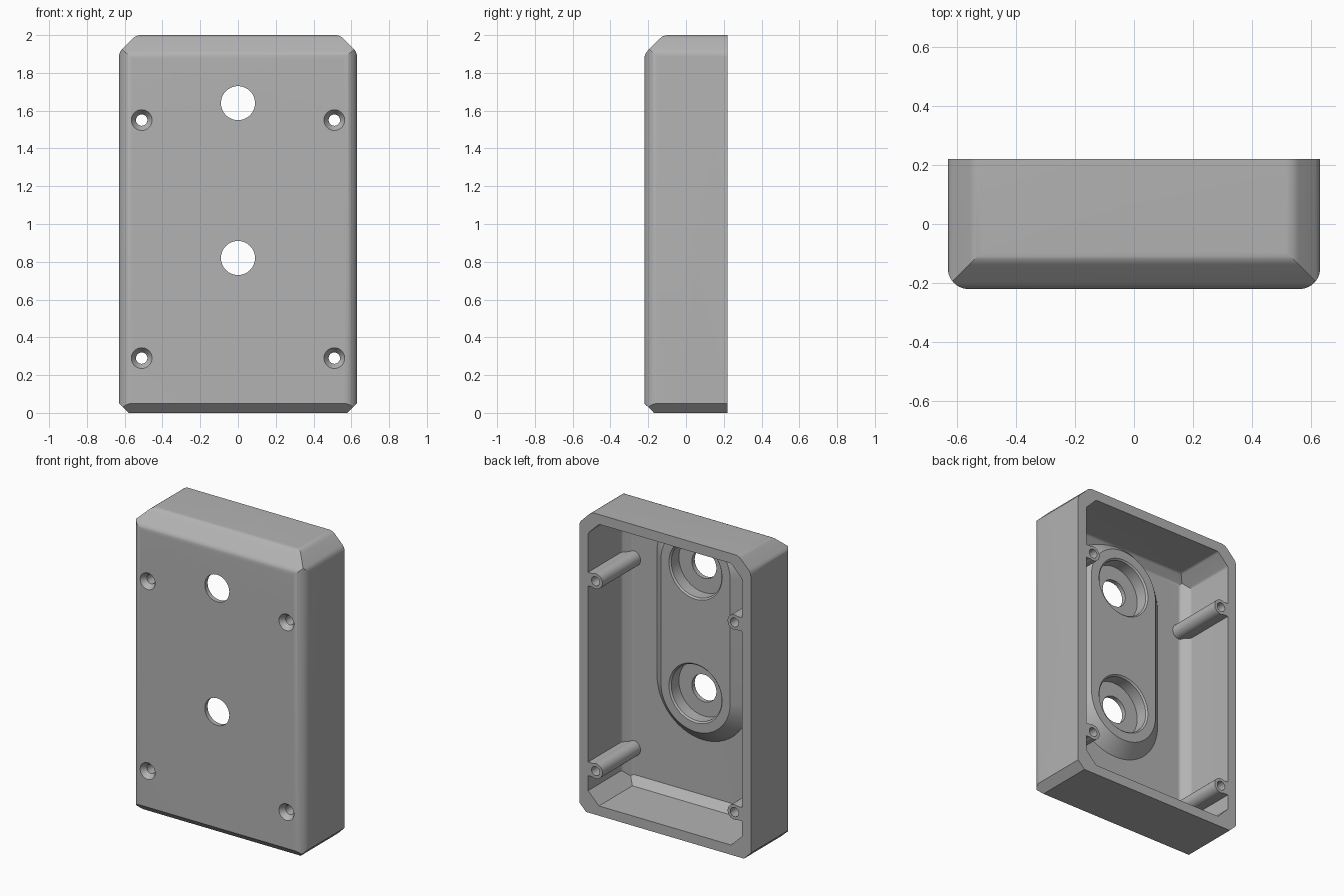
import bpy, bmesh, math
from mathutils import Vector

if "Cube" in bpy.data.objects:
    bpy.data.objects.remove(bpy.data.objects["Cube"])

W, D, H = 0.63, 0.22, 2.0      # half width, half depth, height
WALL = 0.065
FLOOR = -0.18                  # inner face of the front panel

grey = bpy.data.materials.new("matte grey")
grey.use_nodes = True
COLOUR = (0.45, 0.45, 0.45, 1)
grey.diffuse_color = COLOUR
grey.node_tree.nodes["Principled BSDF"].inputs["Base Color"].default_value = COLOUR


def outline(corners, steps=6):
    """Closed polygon from (u, v, cut); cut is the tangent length of a round."""
    pts = []
    for i, (u, v, cut) in enumerate(corners):
        p = Vector((u, v))
        if not cut:
            pts.append(p)
            continue
        before = (Vector(corners[i - 1][:2]) - p).normalized()
        after = (Vector(corners[(i + 1) % len(corners)][:2]) - p).normalized()
        a, b = p + before * cut, p + after * cut
        w = math.sin(before.angle(after) / 2)
        for k in range(steps + 1):
            t = k / steps
            ka, kp, kb = (1 - t) ** 2, 2 * t * (1 - t) * w, t * t
            pts.append((a * ka + p * kp + b * kb) / (ka + kp + kb))
    return pts


def stadium(x, low, high, r, n=32):
    """Upright slot outline; low == high gives a circle."""
    pts = []
    for z, start in ((high, 0), (low, math.pi)):
        for k in range(n + (low != high)):
            a = start + math.pi * k / n
            pts.append(Vector((x + r * math.cos(a), z + r * math.sin(a))))
    return pts


def loft(name, axis, *sections):
    """Solid through (outline, position) sections along an axis."""
    place = {"X": lambda p, t: (t, p.x, p.y),
             "Y": lambda p, t: (p.x, t, p.y),
             "Z": lambda p, t: (p.x, p.y, t)}[axis]
    bm = bmesh.new()
    rings = [[bm.verts.new(place(p, t)) for p in pts] for pts, t in sections]
    n = len(rings[0])
    for r0, r1 in zip(rings, rings[1:]):
        for i in range(n):
            j = (i + 1) % n
            bm.faces.new((r0[i], r0[j], r1[j], r1[i]))
    bm.faces.new(rings[0])
    bm.faces.new(rings[-1])
    bmesh.ops.recalc_face_normals(bm, faces=bm.faces)
    mesh = bpy.data.meshes.new(name)
    bm.to_mesh(mesh)
    bm.free()
    mesh.materials.append(grey)
    ob = bpy.data.objects.new(name, mesh)
    bpy.context.collection.objects.link(ob)
    return ob


def combine(target, tool, operation):
    """Apply a boolean and discard the tool."""
    mod = target.modifiers.new(operation.title(), "BOOLEAN")
    mod.object, mod.operation, mod.solver = tool, operation, "EXACT"
    bpy.context.view_layer.objects.active = target
    bpy.ops.object.modifier_apply(modifier=mod.name)
    bpy.data.objects.remove(tool)


def block(name, half, low, high, front, back, top, bottom, slope, side, side_round, soft):
    """Box shaped by its front, side and plan outlines.
    top, bottom: corner chamfers; slope: top front chamfer; side: front side cut."""
    face = outline([(half, low + bottom, 0), (half, high - top, soft), (half - top, high, soft),
                    (top - half, high, soft), (-half, high - top, soft), (-half, low + bottom, 0),
                    (bottom - half, low, 0), (half - bottom, low, 0)])
    profile = outline([(back, high, 0), (front + slope, high, soft), (front, high - slope, soft),
                       (front, low + 0.05, 0), (front + 0.05, low, 0), (back, low, 0)])
    if side_round:
        plan = [(-half, front, side), (half, front, side)]
    else:
        plan = [(-half, front + side, soft), (side - half, front, soft),
                (half - side, front, soft), (half, front + side, soft)]
    plan = outline([(-half, back + 0.1, 0)] + plan + [(half, back + 0.1, 0)], 10)
    ob = loft(name, "X", (profile, -1), (profile, 1))
    combine(ob, loft("face", "Y", (face, -1), (face, 1)), "INTERSECT")
    combine(ob, loft("plan", "Z", (plan, -1), (plan, 3)), "INTERSECT")
    return ob


# Outer body and the cavity open at the back
case = block("wall_case", W, 0, H, -D, D, 0.09, 0.05, 0.1, 0.07, True, 0.025)
cavity = block("cavity", W - WALL, WALL, H - WALL, FLOOR, 0.4, 0.08, 0.08, 0.05, 0.05, False, 0.012)

# Raised slot-shaped pad with sloping sides, kept out of the cavity
LOW, HIGH = 0.82, 1.64
pad = loft("pad", "Y", (stadium(0, LOW, HIGH, 0.36), FLOOR - 0.02),
           (stadium(0, LOW, HIGH, 0.255), -0.10))
combine(cavity, pad, "DIFFERENCE")

# Screw posts joined to the side walls
screws = [(s * 0.51, z, s) for s in (-1, 1) for z in (0.29, 1.55)]
for x, z, s in screws:
    post = stadium(x, z, z, 0.05)
    web = outline([(x, z - 0.045, 0), (x + s * 0.1, z - 0.045, 0),
                   (x + s * 0.1, z + 0.045, 0), (x, z + 0.045, 0)])
    for shape in (post, web):
        combine(cavity, loft("post", "Y", (shape, -0.21), (shape, 0.6)), "DIFFERENCE")

combine(case, cavity, "DIFFERENCE")

# Countersunk screw holes
for x, z, s in screws:
    small = stadium(x, z, z, 0.03)
    wide = stadium(x, z, z, 0.062)
    combine(case, loft("screw_hole", "Y", (wide, -D - 0.01), (small, -D + 0.035),
                       (small, 0.3)), "DIFFERENCE")

# Large through holes with wide recesses from behind
for z in (LOW, HIGH):
    hole = stadium(0, z, z, 0.09)
    recess = stadium(0, z, z, 0.185)
    mouth = stadium(0, z, z, 0.205)
    combine(case, loft("through_hole", "Y", (hole, -0.3), (hole, -0.1)), "DIFFERENCE")
    combine(case, loft("recess", "Y", (recess, -0.19), (recess, -0.11),
                       (mouth, -0.09)), "DIFFERENCE")

# Smooth the rounds, keep the real edges crisp
bpy.ops.object.select_all(action="DESELECT")
case.select_set(True)
bpy.context.view_layer.objects.active = case
bpy.ops.object.shade_smooth_by_angle(angle=math.radians(25))
